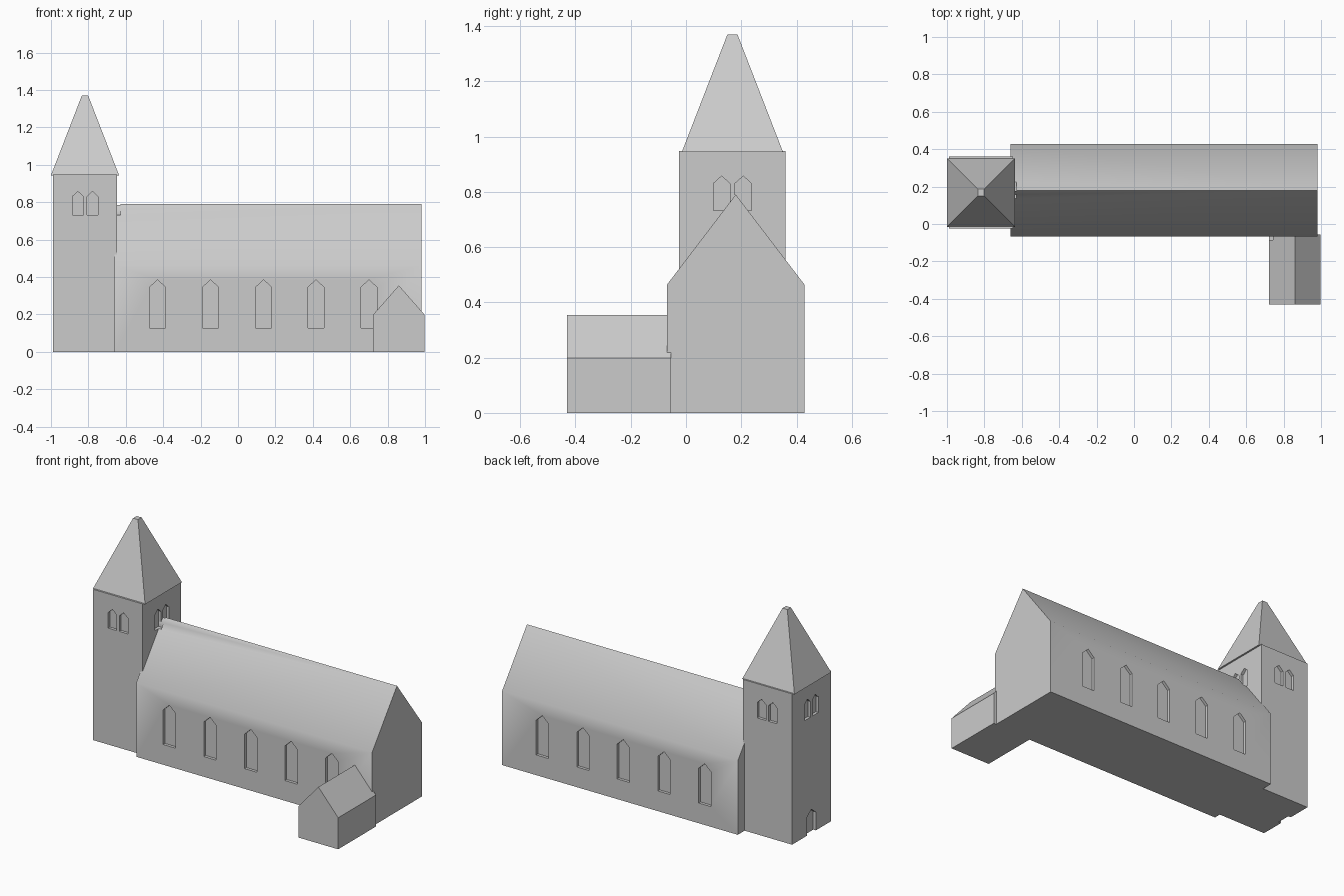
import bpy, bmesh, math

if "Cube" in bpy.data.objects:
    bpy.data.objects.remove(bpy.data.objects["Cube"])

stone = bpy.data.materials.new("plain grey")
stone.diffuse_color = (0.6, 0.6, 0.6, 1)
stone.use_nodes = True
stone.node_tree.nodes["Principled BSDF"].inputs["Base Color"].default_value = stone.diffuse_color


def make_object(name, bm):
    bmesh.ops.recalc_face_normals(bm, faces=bm.faces)
    mesh = bpy.data.meshes.new(name)
    bm.to_mesh(mesh)
    bm.free()
    mesh.materials.append(stone)
    ob = bpy.data.objects.new(name, mesh)
    bpy.context.collection.objects.link(ob)
    return ob


def add_prism(bm, profile, axis, lo, hi):
    """Extrude a (horizontal, z) profile along x or y."""
    def pt(t, u, z):
        return (t, u, z) if axis == 'x' else (u, t, z)
    a = [bm.verts.new(pt(lo, u, z)) for u, z in profile]
    b = [bm.verts.new(pt(hi, u, z)) for u, z in profile]
    bm.faces.new(a)
    bm.faces.new(b[::-1])
    n = len(a)
    for i in range(n):
        j = (i + 1) % n
        bm.faces.new((a[i], b[i], b[j], a[j]))


def gabled(c, half, bottom, shoulder, apex):
    return [(c - half, bottom), (c + half, bottom), (c + half, shoulder),
            (c, apex), (c - half, shoulder)]


def prism(name, profile, axis, lo, hi):
    bm = bmesh.new()
    add_prism(bm, profile, axis, lo, hi)
    return make_object(name, bm)


# Main volumes
TX0, TX1, TY0, TY1 = -0.99, -0.647, -0.025, 0.36
nave = prism("nave", gabled(0.18, 0.248, 0, 0.465, 0.79), 'x', -0.66, 0.98)
porch = prism("porch", gabled(0.86, 0.138, 0, 0.198, 0.355), 'y', -0.43, -0.055)
tower = prism("tower", [(TX0, 0), (TX1, 0), (TX1, 0.948), (TX0, 0.948)],
              'y', TY0, TY1)

# Spire: truncated pyramid
bm = bmesh.new()
rings = []
for hx, hy, z in ((0.182, 0.183, 0.944), (0.017, 0.018, 1.37)):
    rings.append([bm.verts.new((-0.818 + sx * hx, 0.168 + sy * hy, z))
                  for sx, sy in ((-1, -1), (1, -1), (1, 1), (-1, 1))])
bm.faces.new(rings[0])
bm.faces.new(rings[1])
for i in range(4):
    j = (i + 1) % 4
    bm.faces.new((rings[0][i], rings[0][j], rings[1][j], rings[1][i]))
make_object("spire", bm)

# Window and door recess cutters
D = 0.018
bm = bmesh.new()
for x in (-0.43, -0.147, 0.137, 0.417, 0.70):
    for y in (-0.068, 0.428):
        add_prism(bm, gabled(x, 0.043, 0.127, 0.345, 0.385), 'y', y - D, y + D)
for s in (-0.039, 0.039):
    for y in (TY0, TY1):
        add_prism(bm, gabled(-0.817 + s, 0.03, 0.732, 0.83, 0.857), 'y', y - D, y + D)
    for x in (TX0, TX1):
        add_prism(bm, gabled(0.168 + s, 0.03, 0.732, 0.83, 0.857), 'x', x - D, x + D)
add_prism(bm, gabled(0.168, 0.044, -0.05, 0.115, 0.15), 'x', TX0 - D, TX0 + D)
cutter = make_object("recess_cutter", bm)
cutter.hide_render = True

for ob in (nave, tower, porch):
    mod = ob.modifiers.new("recesses", 'BOOLEAN')
    mod.operation = 'DIFFERENCE'
    mod.solver = 'EXACT'
    mod.object = cutter
    bpy.ops.object.select_all(action='DESELECT')
    ob.select_set(True)
    bpy.context.view_layer.objects.active = ob
    bpy.ops.object.modifier_apply(modifier=mod.name)

# Soft shading where the nave walls meet the roof
bpy.ops.object.select_all(action='DESELECT')
nave.select_set(True)
bpy.context.view_layer.objects.active = nave
bpy.ops.object.shade_smooth_by_angle(angle=math.radians(42))

bpy.data.objects.remove(cutter, do_unlink=True)
